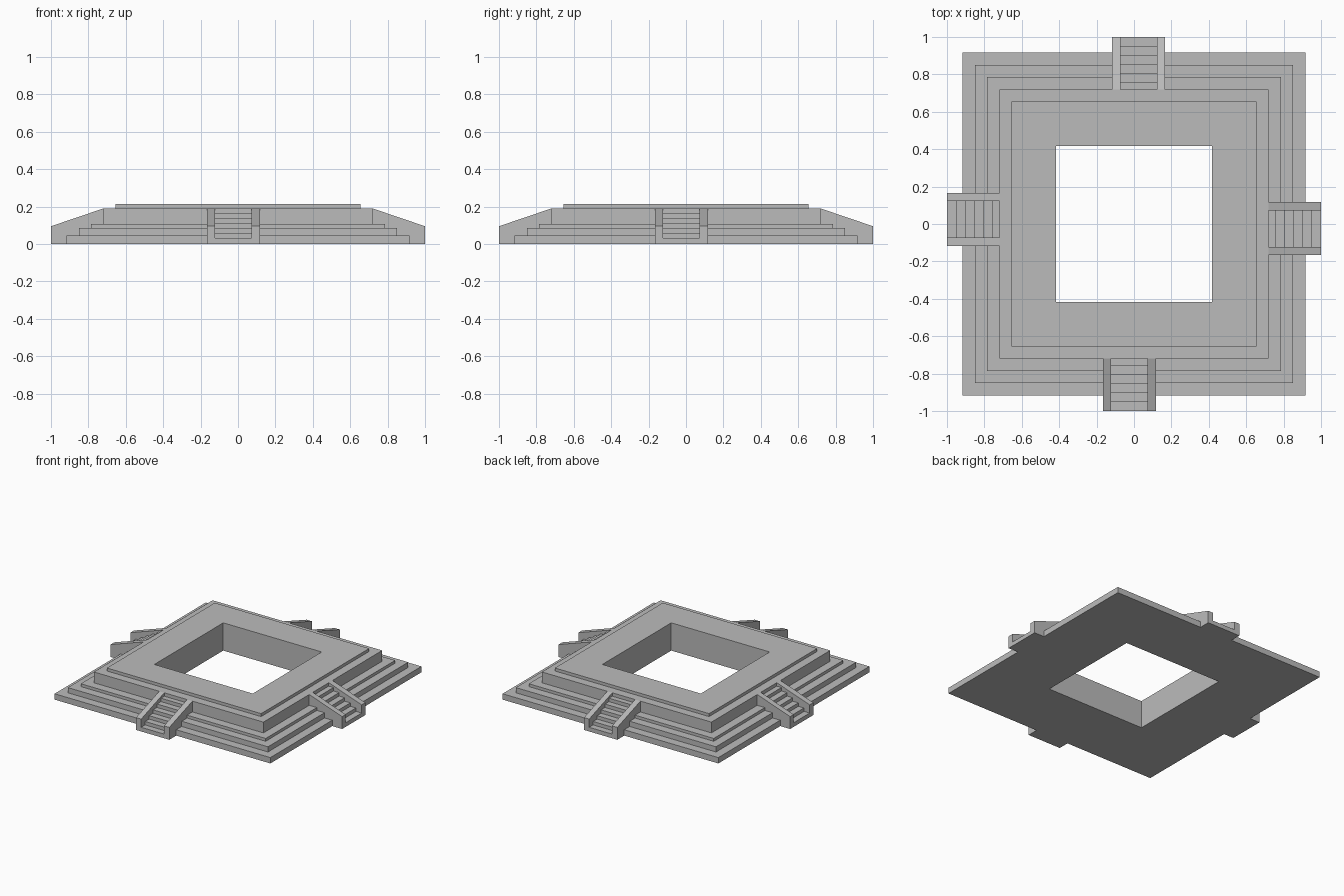
import bpy
import bmesh
from math import pi
from mathutils import Matrix

cube = bpy.data.objects.get("Cube")
if cube:
    bpy.data.objects.remove(cube, do_unlink=True)

stone = bpy.data.materials.new("grey_stone")
stone.use_nodes = True
colour = (0.5, 0.5, 0.5, 1)
stone.diffuse_color = colour
stone.node_tree.nodes["Principled BSDF"].inputs["Base Color"].default_value = colour


def finish(name, bm):
    bmesh.ops.recalc_face_normals(bm, faces=bm.faces)
    mesh = bpy.data.meshes.new(name)
    bm.to_mesh(mesh)
    bm.free()
    mesh.materials.append(stone)
    obj = bpy.data.objects.new(name, mesh)
    bpy.context.collection.objects.link(obj)
    return obj


def square_ring(name, profile):
    """Sweep a closed (half width, height) profile round a square."""
    bm = bmesh.new()
    loops = [[bm.verts.new((sx * r, sy * r, z)) for r, z in profile]
             for sx, sy in ((-1, -1), (1, -1), (1, 1), (-1, 1))]
    n = len(profile)
    for k in range(4):
        a, b = loops[k], loops[(k + 1) % 4]
        for i in range(n):
            j = (i + 1) % n
            bm.faces.new((a[i], b[i], b[j], a[j]))
    return finish(name, bm)


def side_prism(name, profile, x0, x1, turn):
    """Extrude a (distance, height) side profile along x, then turn it about z."""
    bm = bmesh.new()
    face = bm.faces.new([bm.verts.new((x0, -d, z)) for d, z in profile])
    new = bmesh.ops.extrude_face_region(bm, geom=[face])["geom"]
    bmesh.ops.translate(bm, vec=(x1 - x0, 0, 0),
                        verts=[v for v in new if isinstance(v, bmesh.types.BMVert)])
    bm.transform(Matrix.Rotation(turn, 4, "Z"))
    return finish(name, bm)


# Stepped platform with a square opening through the middle
HOLE, DECK, WALL = 0.418, 0.19, 0.72
tiers = [(0.916, 0.045), (0.85, 0.085), (0.785, 0.107), (WALL, DECK), (0.655, 0.213)]
outline = [(HOLE, 0)]
base = 0
for half, top in tiers:
    outline += [(half, base), (half, top)]
    base = top
outline.append((HOLE, base))
square_ring("stepped_platform", outline)

# Stair profile: six treads climbing to the deck
FRONT, FIRST, COUNT = 1.0, 0.032, 6
run, rise = 0.048, (DECK - FIRST) / COUNT
steps = [(WALL, 0)]
for i in range(COUNT):
    z = FIRST + i * rise
    d = FRONT - i * run
    steps += [(d, 0 if i == 0 else z - rise), (d, z)]
steps.append((WALL, FIRST + (COUNT - 1) * rise))

# Sloping side walls
rail = [(WALL, 0), (FRONT, 0), (FRONT, 0.095), (WALL, DECK)]

# One slightly off-centre staircase on each side
for k, side in enumerate(("front", "left", "back", "right")):
    turn = k * pi / 2
    side_prism(side + "_stairs", steps, -0.122, 0.072, turn)
    side_prism(side + "_stair_wall_a", rail, -0.165, -0.122, turn)
    side_prism(side + "_stair_wall_b", rail, 0.072, 0.117, turn)
